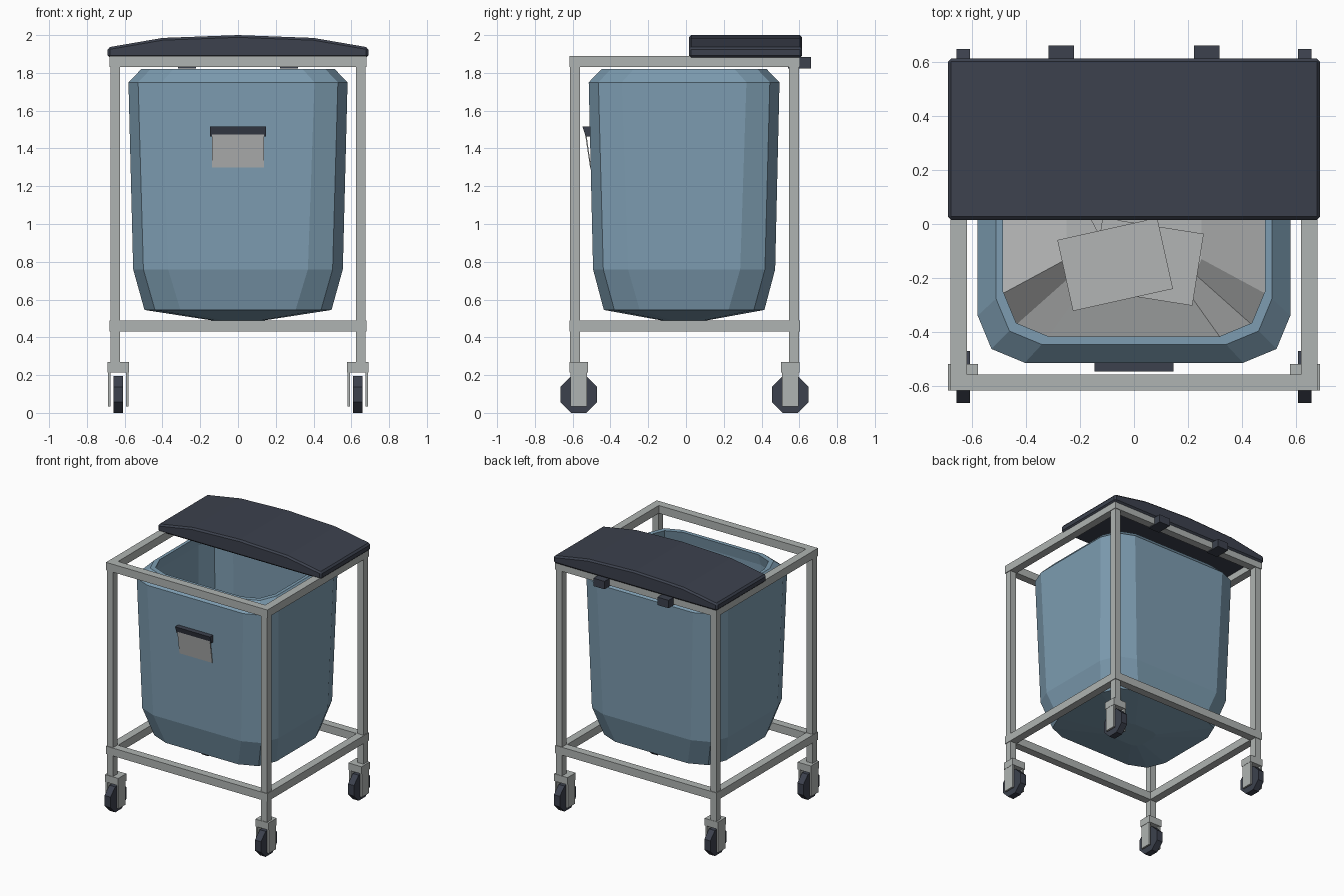
import bpy, bmesh, math
from mathutils import Matrix, Vector

cube = bpy.data.objects.get("Cube")
if cube:
    bpy.data.objects.remove(cube, do_unlink=True)


def material(name, r, g, b):
    m = bpy.data.materials.new(name)
    m.use_nodes = True
    m.diffuse_color = (r, g, b, 1)
    node = next(n for n in m.node_tree.nodes if n.type == 'BSDF_PRINCIPLED')
    node.inputs["Base Color"].default_value = (r, g, b, 1)
    return m


BLUE = material("bin blue", 0.205, 0.335, 0.44)
METAL = material("frame grey", 0.43, 0.455, 0.445)
DARK = material("dark plastic", 0.045, 0.053, 0.075)
PAPER = material("paper grey", 0.45, 0.46, 0.46)


def finish(name, bm, mat, bevel=0):
    bmesh.ops.recalc_face_normals(bm, faces=bm.faces)
    mesh = bpy.data.meshes.new(name)
    bm.to_mesh(mesh)
    bm.free()
    mesh.materials.append(mat)
    ob = bpy.data.objects.new(name, mesh)
    bpy.context.scene.collection.objects.link(ob)
    if bevel:
        mod = ob.modifiers.new("bevel", 'BEVEL')
        mod.width, mod.segments = bevel, 1
    return ob


def box(name, lo, hi, mat, bevel=0):
    lo, hi = Vector(lo), Vector(hi)
    bm = bmesh.new()
    bmesh.ops.create_cube(bm, size=1, matrix=Matrix.Translation((lo + hi) / 2)
                          @ Matrix.Diagonal((*(hi - lo), 1)))
    return finish(name, bm, mat, bevel)


def prism(name, profile, start, end, axis, mat, bevel=0):
    """Extrude a 2D profile along x (profile is y,z) or along y (profile is x,z)."""
    place = (lambda p, d: (d, *p)) if axis == 'x' else (lambda p, d: (p[0], d, p[1]))
    bm = bmesh.new()
    a, b = ([bm.verts.new(place(p, d)) for p in profile] for d in (start, end))
    bm.faces.new(a)
    bm.faces.new(b)
    for i in range(len(a)):
        j = (i + 1) % len(a)
        bm.faces.new((a[i], a[j], b[j], b[i]))
    return finish(name, bm, mat, bevel)


BIN_Y = -0.01


def ring(bm, z, hx, hy, r):
    """Rectangle with two-segment rounded corners."""
    verts = []
    for q, (sx, sy) in enumerate(((1, 1), (-1, 1), (-1, -1), (1, -1))):
        for s in range(3):
            a = math.radians(90 * q + 45 * s)
            verts.append(bm.verts.new((sx * (hx - r) + r * math.cos(a),
                                       BIN_Y + sy * (hy - r) + r * math.sin(a), z)))
    return verts


def bridge(bm, a, b):
    for i in range(len(a)):
        j = (i + 1) % len(a)
        bm.faces.new((a[i], a[j], b[j], b[i]))


# Bin shell: outside from the base up, over the rim, and down the inside
bm = bmesh.new()
sections = [(0.49, 0.14, 0.122, 0.06), (0.545, 0.495, 0.425, 0.19),
            (0.76, 0.555, 0.482, 0.185), (1.75, 0.58, 0.505, 0.175),
            (1.82, 0.512, 0.437, 0.17), (1.82, 0.487, 0.407, 0.17),
            (1.74, 0.5, 0.42, 0.17), (0.78, 0.5, 0.43, 0.18), (0.6, 0.45, 0.39, 0.18)]
rings = [ring(bm, *s) for s in sections]
for a, b in zip(rings, rings[1:]):
    bridge(bm, a, b)
bm.faces.new(rings[0])
bm.faces.new(rings[-1])
finish("bin", bm, BLUE)

# Crumpled waste heap inside the bin
FILL = 0.95
bm = bmesh.new()
outer = ring(bm, FILL, 0.5, 0.425, 0.17)
inner = ring(bm, FILL + 0.08, 0.25, 0.2, 0.08)
for v, h in zip(outer, (0.03, -0.04, 0.02, 0.05, -0.05, 0, 0.08, -0.07, -0.04, 0.05, -0.08, 0)):
    v.co.z += h
bridge(bm, outer, inner)
bm.faces.new(inner)
finish("waste_heap", bm, PAPER)

# Loose sheets on the heap
for i, (x, y, turn) in enumerate(((0.0, 0.12, 28), (0.05, -0.14, -9), (-0.07, -0.15, 12.5))):
    ob = box(f"paper_sheet_{i + 1}", (-0.19, -0.135, 0), (0.19, 0.135, 0.006), PAPER)
    ob.location = (x, y, FILL + 0.09 + 0.015 * i)
    ob.rotation_euler.z = math.radians(turn)

# Frame: two rectangular hoops and four posts
HX, FRONT, BACK, BAR = 0.68, -0.618, 0.603, 0.06
for level, z in (("lower", 0.43), ("upper", 1.83)):
    top = z + BAR
    box(level + "_front_rail", (-HX, FRONT, z), (HX, FRONT + BAR, top), METAL)
    box(level + "_back_rail", (-HX, BACK - BAR, z), (HX, BACK, top), METAL)
    for side, s in (("left", 1), ("right", -1)):
        x0, x1 = sorted((s * HX, s * (HX - BAR)))
        box(f"{level}_{side}_rail", (x0, FRONT + BAR, z), (x1, BACK - BAR, top), METAL)

for side, s in (("left", 1), ("right", -1)):
    for end, post_y, wheel_y in (("front", -0.587, -0.568), ("back", 0.572, 0.552)):
        tag = f"{end}_{side}_"
        px, cx = s * 0.65, s * 0.634
        box(tag + "post", (px - 0.025, post_y - 0.026, 0.25),
            (px + 0.025, post_y + 0.026, 1.85), METAL)
        # Caster: cap, two fork plates and an eight-sided wheel
        box(tag + "caster_cap", (cx - 0.056, wheel_y - 0.049, 0.215),
            (cx + 0.056, wheel_y + 0.049, 0.27), METAL)
        for k, d in enumerate((-0.047, 0.047)):
            box(f"{tag}fork_{k + 1}", (cx + d - 0.007, wheel_y - 0.043, 0.035),
                (cx + d + 0.007, wheel_y + 0.043, 0.22), METAL)
        radius = 0.097 / math.cos(math.pi / 8)
        angles = [math.pi * (k + 0.5) / 4 for k in range(8)]
        prism(tag + "wheel", [(wheel_y + radius * math.cos(a), 0.097 + radius * math.sin(a))
                              for a in angles], cx - 0.025, cx + 0.025, 'x', DARK)

# Arched half lid with hinges at the back
half = [(0.69, 1.88), (0.69, 1.935), (0.4, 1.985)]
arch = half + [(0, 2.0)] + [(-x, z) for x, z in reversed(half)]
prism("lid", arch, 0.015, 0.615, 'y', DARK, 0.012)
for side, s in (("left", 1), ("right", -1)):
    box(side + "_hinge", (s * 0.27 - 0.047, 0.54, 1.823),
        (s * 0.27 + 0.047, 0.662, 1.883), DARK)

# Card holder on the front with a tilted card
prism("card_clip", [(-0.548, 1.515), (-0.5, 1.515), (-0.5, 1.462), (-0.53, 1.462)],
      -0.147, 0.147, 'x', DARK)
prism("card", [(-0.535, 1.48), (-0.528, 1.48), (-0.502, 1.3), (-0.508, 1.3)],
      -0.138, 0.138, 'x', PAPER)
